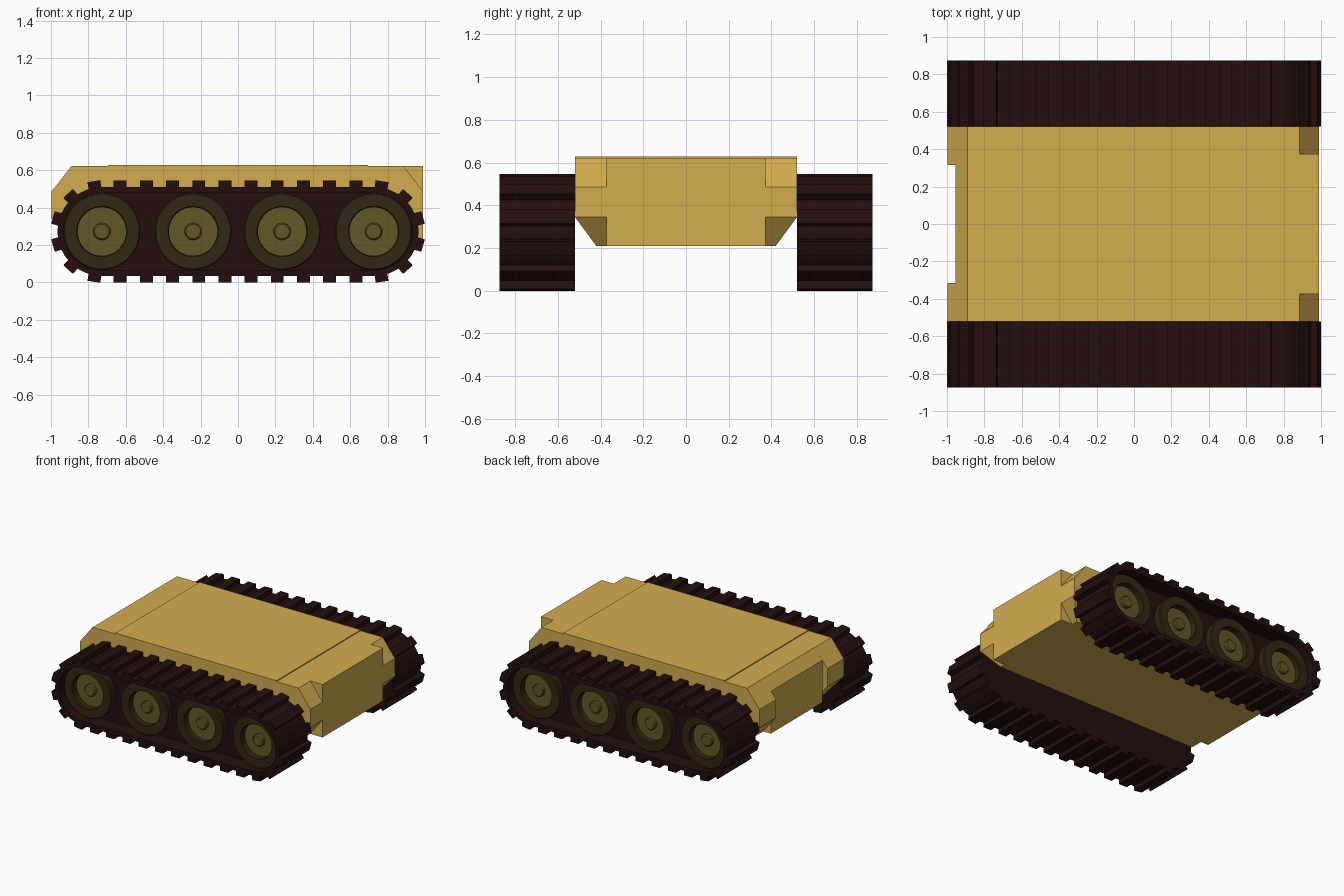
import bpy, bmesh, math
from mathutils import Matrix

if "Cube" in bpy.data.objects:
    bpy.data.objects.remove(bpy.data.objects["Cube"])


def material(name, rgb):
    m = bpy.data.materials.new(name)
    m.diffuse_color = (*rgb, 1)
    m.use_nodes = True
    m.node_tree.nodes["Principled BSDF"].inputs["Base Color"].default_value = m.diffuse_color
    return m


TAN = material("tan_paint", (0.65, 0.415, 0.079))
TRACK = material("dark_track", (0.018, 0.0045, 0.0045))
RIM = material("dark_olive", (0.031, 0.021, 0.0065))
DISC = material("olive", (0.122, 0.093, 0.019))


def finish(bm, name, mat, smooth=False):
    bmesh.ops.recalc_face_normals(bm, faces=bm.faces)
    me = bpy.data.meshes.new(name)
    bm.to_mesh(me)
    bm.free()
    me.materials.append(mat)
    ob = bpy.data.objects.new(name, me)
    bpy.context.collection.objects.link(ob)
    if smooth:
        bpy.ops.object.select_all(action='DESELECT')
        ob.select_set(True)
        bpy.context.view_layer.objects.active = ob
        bpy.ops.object.shade_smooth_by_angle(angle=math.radians(30))
    return ob


def solid(name, points, mat):
    # convex block around a few corner points
    bm = bmesh.new()
    vs = [bm.verts.new(p) for p in points]
    r = bmesh.ops.convex_hull(bm, input=vs)
    junk = [v for v in bm.verts if not v.link_faces]
    bmesh.ops.delete(bm, geom=junk, context='VERTS')
    bmesh.ops.dissolve_limit(bm, angle_limit=0.01, verts=bm.verts, edges=bm.edges)
    return finish(bm, name, mat)


def box(name, x0, x1, y0, y1, z0, z1, mat):
    return solid(name, [(x, y, z) for x in (x0, x1) for y in (y0, y1) for z in (z0, z1)], mat)


def lathe(name, profile, cx, cz, side, mat, n=32):
    # closed (radius, depth) profile turned around the y axis
    bm = bmesh.new()
    rings = []
    for r, y in profile:
        if r == 0:
            rings.append([bm.verts.new((cx, side * y, cz))] * n)
        else:
            rings.append([bm.verts.new((cx + r * math.cos(2 * math.pi * i / n), side * y,
                                        cz + r * math.sin(2 * math.pi * i / n))) for i in range(n)])
    for a, b in zip(rings, rings[1:]):
        for i in range(n):
            j = (i + 1) % n
            f = list(dict.fromkeys((a[i], a[j], b[j], b[i])))
            if len(f) > 2:
                bm.faces.new(f)
    return finish(bm, name, mat, True)


CX, CZ = 0.728, 0.2725   # track end centre
Y0, Y1 = 0.52, 0.874     # track inner and outer side


def stadium(r, n=16):
    pts = []
    for s, start in ((1, -90), (-1, 90)):
        for i in range(n + 1):
            a = math.radians(start + 180 * i / n)
            pts.append((s * CX + r * math.cos(a), CZ + r * math.sin(a)))
    return pts


def belt(name, side):
    bm = bmesh.new()
    loops = [[bm.verts.new((x, side * y, z)) for x, z in stadium(r)]
             for r, y in ((0.2375, Y0), (0.2375, Y1), (0.207, Y1), (0.207, Y0))]
    n = len(loops[0])
    for k in range(4):
        a, b = loops[k], loops[(k + 1) % 4]
        for i in range(n):
            j = (i + 1) % n
            bm.faces.new((a[i], a[j], b[j], b[i]))
    finish(bm, name, TRACK)


def cleats(name, side):
    # (x, z, angle) of every cleat around the loop
    spots = [(0.07 + 0.14 * k) * s for k in range(5) for s in (1, -1)]
    places = [(x, CZ, a) for x in spots for a in (90, -90)]
    places += [(CX, CZ, a) for a in (-81, -48.5, -16, 16, 48.5, 81)]
    places += [(-CX, CZ, 180 + a) for a in (-81, -48.5, -16, 16, 48.5, 81)]
    bm = bmesh.new()
    for x, z, a in places:
        m = (Matrix.Translation((x, side * (Y0 + Y1) / 2, z))
             @ Matrix.Rotation(-math.radians(a), 4, 'Y')
             @ Matrix.Translation((0.2505, 0, 0))
             @ Matrix.Diagonal((0.043, Y1 - Y0, 0.069, 1)))
        bmesh.ops.create_cube(bm, size=1, matrix=m)
    finish(bm, name, TRACK)


# running gear on both sides
for side, tag in ((-1, "front"), (1, "back")):
    belt(tag + "_track_belt", side)
    cleats(tag + "_track_cleats", side)
    # dark wall behind the wheels
    bm = bmesh.new()
    inner = [bm.verts.new((x, side * 0.525, z)) for x, z in stadium(0.208)]
    outer = [bm.verts.new((x, side * 0.75, z)) for x, z in stadium(0.208)]
    bm.faces.new(inner)
    bm.faces.new(outer)
    for i in range(len(inner)):
        j = (i + 1) % len(inner)
        bm.faces.new((inner[i], inner[j], outer[j], outer[i]))
    finish(bm, tag + "_track_wall", TRACK)
    for k, x in enumerate((-0.728, -0.24, 0.236, 0.725)):
        t = "%s_wheel_%d_" % (tag, k + 1)
        lathe(t + "rim", [(0.2, 0.74), (0.206, 0.805), (0.2, 0.812), (0.135, 0.812),
                          (0.13, 0.805), (0.13, 0.74)], x, CZ, side, RIM)
        lathe(t + "disc", [(0.132, 0.74), (0.132, 0.765), (0, 0.765)], x, CZ, side, DISC)
        lathe(t + "hub", [(0.046, 0.76), (0.046, 0.785), (0.039, 0.793), (0, 0.793)],
              x, CZ, side, DISC, 20)

# hull body: six-sided section with tapered lower sides
W, B, TOP, MID, LOW, SH = 0.52, 0.42, 0.622, 0.345, 0.21, 0.485
section = [(-W, TOP), (W, TOP), (W, MID), (B, LOW), (-B, LOW), (-W, MID)]
solid("hull_body", [(x, y, z) for x in (-0.89, 0.885) for y, z in section], TAN)
box("top_plate", -0.695, 0.695, -W, W, TOP - 0.01, 0.629, TAN)

# block at the +x end between the corner pieces
box("nose_block", 0.88, 0.99, -0.373, 0.373, LOW, TOP, TAN)
# recessed middle at the -x end
solid("tail_middle", [(x, y, z) for y in (-0.32, 0.32)
                      for x, z in ((-0.885, TOP), (-0.89, TOP), (-0.955, 0.539),
                                   (-0.955, LOW), (-0.885, LOW))], TAN)
# chamfered corner pieces at both ends
for s in (-1, 1):
    for tag, xa, xb, yi in (("nose", 0.885, 0.99, 0.373), ("tail", -0.89, -0.998, 0.315)):
        solid("%s_corner_%s" % (tag, "front" if s < 0 else "back"),
              [(xa, s * y, z) for y, z in ((yi, TOP), (W, TOP), (W, MID), (B, LOW), (yi, LOW))]
              + [(xb, s * y, z) for y in (yi, W) for z in (SH, MID)], TAN)
